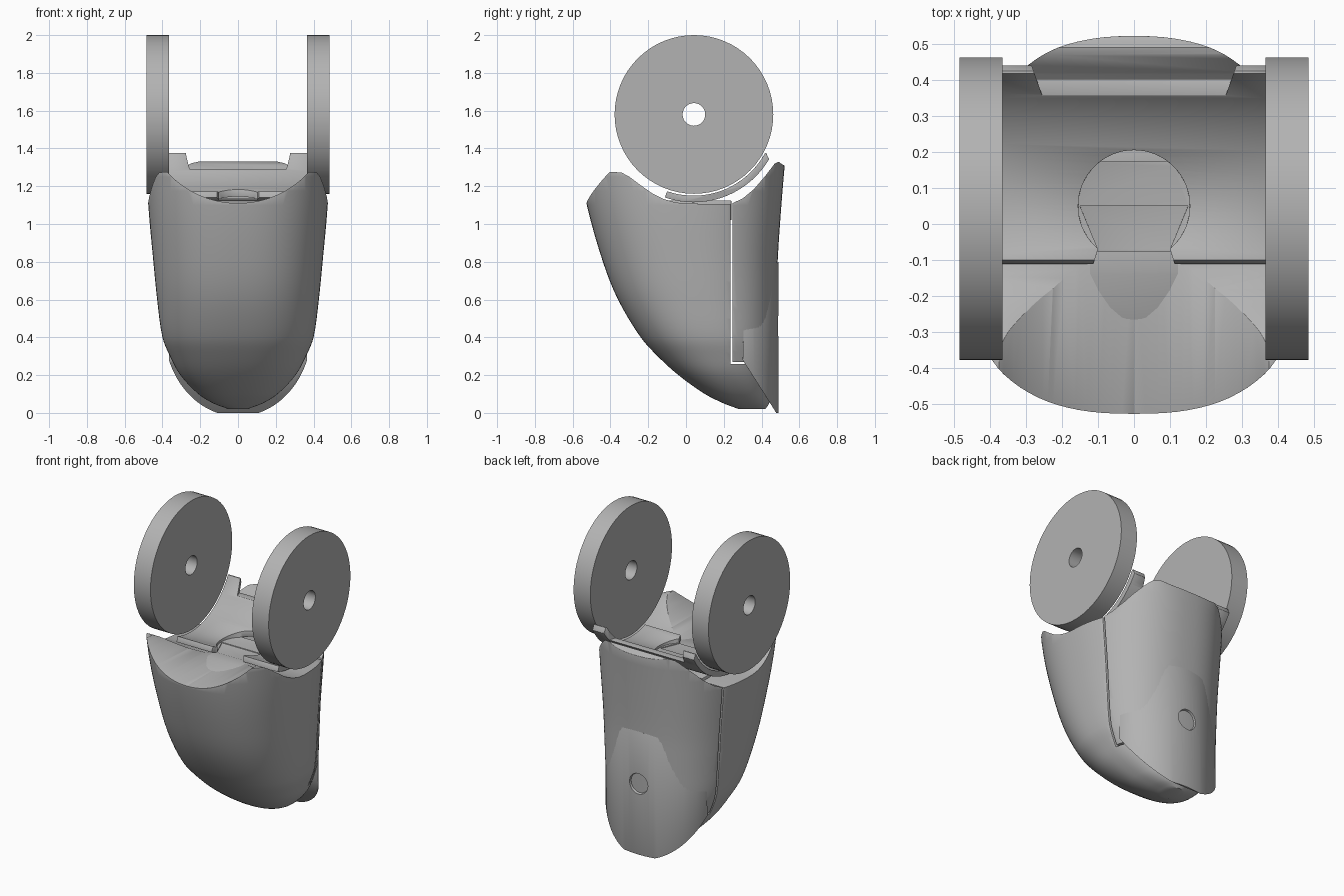
import bpy, bmesh, math
from mathutils import Vector, Matrix

if "Cube" in bpy.data.objects:
    bpy.data.objects.remove(bpy.data.objects["Cube"])

grey = bpy.data.materials.new("plain_grey")
grey.use_nodes = True
colour = (0.45, 0.45, 0.45, 1)
grey.diffuse_color = colour
grey.node_tree.nodes["Principled BSDF"].inputs["Base Color"].default_value = colour


def add_object(name, bm):
    bmesh.ops.recalc_face_normals(bm, faces=bm.faces[:])
    mesh = bpy.data.meshes.new(name)
    bm.to_mesh(mesh)
    bm.free()
    mesh.materials.append(grey)
    ob = bpy.data.objects.new(name, mesh)
    bpy.context.collection.objects.link(ob)
    return ob


def loft(name, rings):
    """Closed solid through a list of rings of equal point count."""
    bm = bmesh.new()
    rows = [[bm.verts.new(p) for p in ring] for ring in rings]
    n = len(rows[0])
    for a, b in zip(rows, rows[1:]):
        for i in range(n):
            j = (i + 1) % n
            bm.faces.new((a[i], a[j], b[j], b[i]))
    bm.faces.new(rows[0][::-1])
    bm.faces.new(rows[-1])
    return add_object(name, bm)


def side_prism(name, profile, half):
    """Side (y, z) profile extruded across the width."""
    return loft(name, [[(x, y, z) for y, z in profile] for x in (-half, half)])


def flat_prism(name, outline, low, high):
    """Plan (x, y) outline extruded upward."""
    return loft(name, [[(x, y, z) for x, y in outline] for z in (low, high)])


def cylinder(name, centre, axis, radius, depth, end_radius=None, sides=64):
    bm = bmesh.new()
    turn = Vector((0, 0, 1)).rotation_difference(Vector(axis)).to_matrix().to_4x4()
    bmesh.ops.create_cone(bm, cap_ends=True, segments=sides, radius1=radius,
                          radius2=end_radius or radius, depth=depth,
                          matrix=Matrix.Translation(centre) @ turn)
    return add_object(name, bm)


def apply(ob, mod):
    bpy.context.view_layer.objects.active = ob
    bpy.ops.object.modifier_apply(modifier=mod.name)


def boolean(ob, tool, operation="DIFFERENCE"):
    mod = ob.modifiers.new("cut", "BOOLEAN")
    mod.operation, mod.object, mod.solver = operation, tool, "EXACT"
    apply(ob, mod)
    bpy.data.objects.remove(tool)


def finish(ob, bevel=0):
    if bevel:
        mod = ob.modifiers.new("soft_edge", "BEVEL")
        mod.width, mod.segments = bevel, 2
        mod.limit_method, mod.angle_limit = "ANGLE", math.radians(40)
        apply(ob, mod)
    bpy.ops.object.select_all(action="DESELECT")
    ob.select_set(True)
    bpy.context.view_layer.objects.active = ob
    bpy.ops.object.shade_smooth_by_angle(angle=math.radians(35))


def superellipse(half_x, half_y, mid_y, power, count=96):
    pts = []
    for i in range(count):
        c, s = (f(math.tau * i / count) for f in (math.cos, math.sin))
        pts.append((half_x * math.copysign(abs(c) ** (2 / power), c),
                    mid_y + half_y * math.copysign(abs(s) ** (2 / power), s)))
    return pts


def arc(y, z, radius, start, end, steps=32):
    angles = [math.radians(start + (end - start) * i / steps) for i in range(steps + 1)]
    return [(y + radius * math.cos(a), z + radius * math.sin(a)) for a in angles]


# Shell stations: height, front y, back y, half width
stations = [Vector(s) for s in (
    (.02, .28, .42, .05), (.05, .2, .44, .13), (.1, .1, .45, .21),
    (.2, -.04, .46, .305), (.3, -.15, .47, .36), (.4, -.24, .475, .4),
    (.6, -.36, .48, .428), (.8, -.44, .485, .448), (1.1, -.525, .505, .475),
    (1.4, -.58, .53, .49))]


def smooth_stations(steps=4):
    out = []
    last = len(stations) - 1
    for i in range(last):
        p, a, b, q = (stations[min(max(k, 0), last)] for k in range(i - 1, i + 3))
        ma = (b - p) * (b[0] - a[0]) / (b[0] - p[0])
        mb = (q - a) * (b[0] - a[0]) / (q[0] - a[0])
        for k in range(steps):
            t = k / steps
            out.append(a * (2*t**3 - 3*t*t + 1) + ma * (t**3 - 2*t*t + t)
                       + b * (3*t*t - 2*t**3) + mb * (t**3 - t*t))
    return out + [stations[-1]]


def shell(name):
    rings = []
    for z, front, back, width in smooth_stations():
        plan = superellipse(width, (back - front) / 2, (back + front) / 2, 2.35)
        rings.append([(x, y, z) for x, y in plan])
    return loft(name, rings)


# Front shell: rounded cup with a wheel dip at the sides and a dip in the front rim
front_shell = shell("front_shell")
boolean(front_shell, side_prism("limit", [
    (-.8, 0), (.7, 0), (.7, .26), (.236, .26), (.236, 1.105), (0, 1.108), (-.06, 1.115),
    (-.12, 1.133), (-.18, 1.163), (-.24, 1.205), (-.3, 1.25), (-.34, 1.272),
    (-.38, 1.275), (-.8, 1.275)], 1), "INTERSECT")
boolean(front_shell, cylinder("front_dip", (0, -.5, 1.618), (0, 1, 0), .508, 1, sides=96))
finish(front_shell, .01)

# Back shell: upper rear panel rising to a crest
back_shell = shell("back_shell")
boolean(back_shell, side_prism("limit", [
    (.246, .27), (.246, 1.11), (.3, 1.135), (.36, 1.185), (.42, 1.255), (.47, 1.32),
    (.49, 1.33), (.51, 1.315), (.6, 1.27), (.6, .27)], 1), "INTERSECT")
finish(back_shell, .008)

# Heel plate: curved lower rear panel with a countersunk bolt
heel_plate = flat_prism("heel_plate", superellipse(.39, .29, .2, 2), -.1, 1)
boolean(heel_plate, side_prism("limit", [
    (.3, .28), (.31, .6), (.32, .64), (.345, .68), (.4, .73), (.49, .8),
    (.6, .8), (.6, 0), (.478, 0)], 1), "INTERSECT")
finish(heel_plate, .012)
boolean(heel_plate, cylinder("bolt_hole", (0, .46, .46), (0, 1, 0), .045, .08, .07, 32))
finish(heel_plate)
finish(cylinder("heel_bolt", (0, .43, .46), (0, 1, 0), .035, .06, sides=32), .005)

# Saddle: curved cradle between the wheels, with horns and a round seat
saddle = side_prism("saddle", arc(.04, 1.58, .43, 251, 334) + arc(.04, 1.58, .465, 334, 251), .365)
boolean(saddle, side_prism("horn_limit", [
    (-.2, 1), (.43, 1), (.445, 1.33), (.425, 1.375), (-.2, 1.375)], 1), "INTERSECT")
boolean(saddle, loft("notch", [
    [(-a, y, z), (a, y, z), (a, y, 1.6), (-a, y, 1.6)]
    for y, a, z in ((.2, .2, 1.29), (.6, .34, 1.29))]))
boolean(saddle, cylinder("seat_cut", (0, .05, 1.28), (0, 0, 1), .155, .29))
boolean(saddle, flat_prism("seat_mouth", [(-.15, .05), (-.1, -.07), (-.14, -.2),
                                         (.14, -.2), (.1, -.07), (.15, .05)], 1.13, 1.5))
finish(saddle, .004)

# Tongue: tapered shelf under the saddle with the drilled seat
side = [(.285, -.09), (.265, -.13), (.21, -.215), (.17, -.25), (.1, -.267)]
tongue = flat_prism("tongue", [(.285, .24)] + side + [(-x, y) for x, y in side[::-1]]
                    + [(-.285, .24)], 1.02, 1.125)
boolean(tongue, loft("tongue_slope", [
    [(x, -.13, 1.126), (x, -.4, 1.095), (x, -.4, 1.3), (x, -.13, 1.3)] for x in (-1, 1)]))
boolean(tongue, cylinder("seat_hole", (0, .045, 1.1), (0, 0, 1), .058, .1))
finish(tongue, .003)

# Pair of drilled wheels
for label, sign in (("left", 1), ("right", -1)):
    centre = (sign * .425, .042, 1.58)
    wheel = cylinder(label + "_wheel", centre, (1, 0, 0), .42, .12)
    boolean(wheel, cylinder("axle_hole", centre, (1, 0, 0), .06, .3, sides=32))
    finish(wheel)
